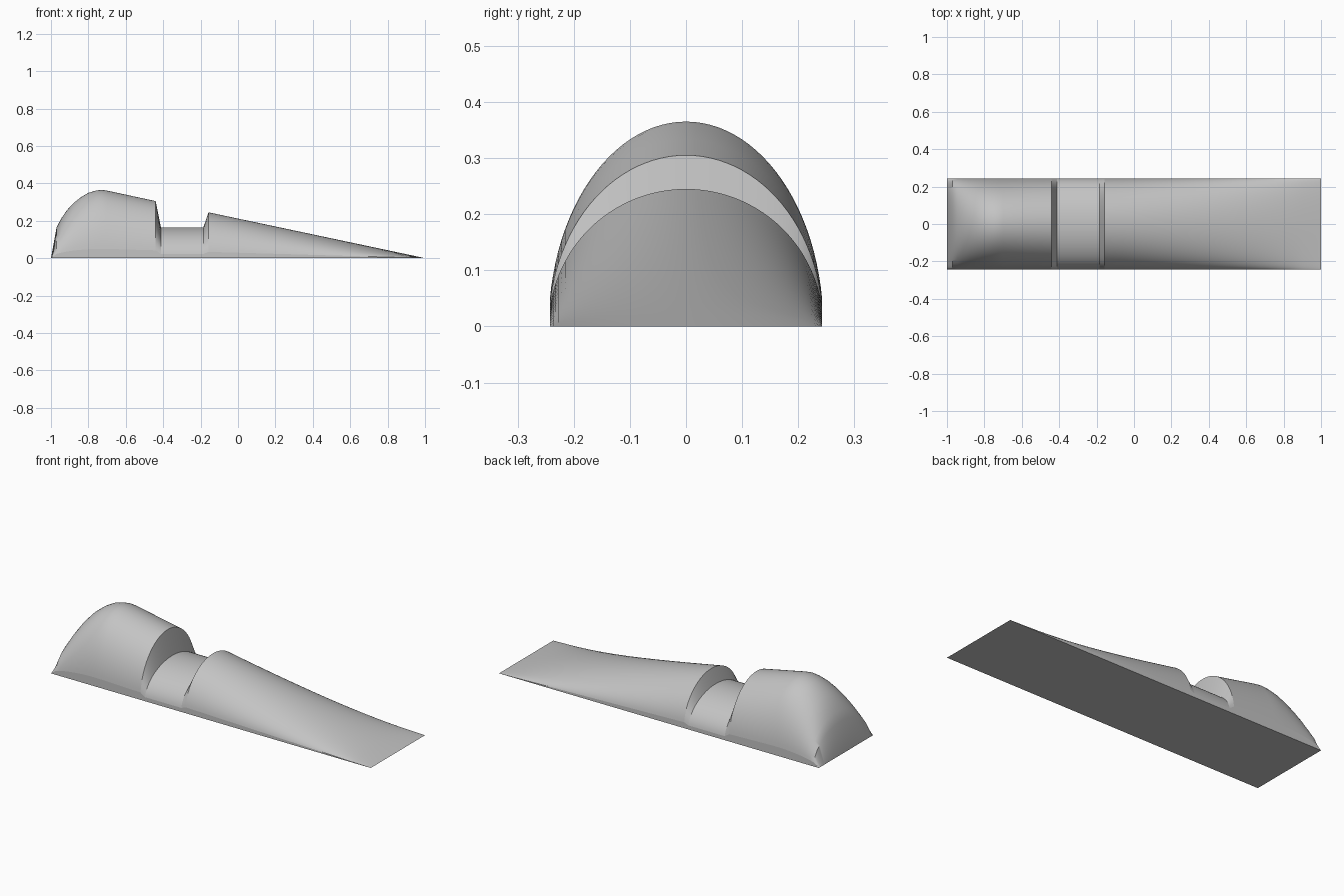
import bpy
import bmesh
import math

cube = bpy.data.objects.get("Cube")
if cube:
    bpy.data.objects.remove(cube)

HALF_WIDTH = 0.2425   # block half width
ARC_WIDTH = 0.2448    # half width of the full ellipse, trimmed by the block sides
ARC_STEPS = 48

# Centre-line profile: rounded heel, saddle notch, long tapering toe
profile = [(-1, 0.0), (-0.97, 0.165)]
for i in range(1, 13):
    a = math.radians(90) * i / 12
    t = math.radians(147) - a * 0.633
    profile.append((-0.73 + 0.286 * math.cos(t), 0.365 * math.sin(t)))
profile = [(-1, 0.0), (-0.97, 0.165), (-0.945, 0.212), (-0.915, 0.256),
           (-0.88, 0.294), (-0.84, 0.326), (-0.80, 0.349), (-0.76, 0.361),
           (-0.73, 0.365), (-0.70, 0.361), (-0.57, 0.333), (-0.44, 0.305),
           (-0.412, 0.165), (-0.185, 0.165), (-0.158, 0.245)]
profile += [(-0.158 + 1.158 * i / 12, 0.245 * (1 - i / 12)) for i in range(1, 13)]

grey = bpy.data.materials.new("plain grey")
grey.use_nodes = True
colour = (0.55, 0.55, 0.55, 1)
grey.diffuse_color = colour
grey.node_tree.nodes["Principled BSDF"].inputs["Base Color"].default_value = colour

# Loft trimmed elliptical sections along the profile
bm = bmesh.new()
limit = math.asin(HALF_WIDTH / ARC_WIDTH)
angles = [limit * (2 * j / ARC_STEPS - 1) for j in range(ARC_STEPS + 1)]
rows = []
for x, h in profile:
    arc = [bm.verts.new((x, ARC_WIDTH * math.sin(a), h * math.cos(a))) for a in angles]
    feet = [bm.verts.new((x, s * HALF_WIDTH, 0)) for s in (1, -1)]
    rows.append(arc + feet)
count = ARC_STEPS + 3
for r0, r1 in zip(rows, rows[1:]):
    for j in range(count):
        k = (j + 1) % count
        bm.faces.new((r0[j], r1[j], r1[k], r0[k]))
    # Crisp line where the dome meets the side walls
    for j in (0, ARC_STEPS):
        bm.edges.get((r0[j], r1[j])).smooth = False

# Crisp notch edges across the dome
for r in rows[11:15]:
    for j in range(ARC_STEPS):
        bm.edges.get((r[j], r[j + 1])).smooth = False

bmesh.ops.remove_doubles(bm, verts=bm.verts, dist=0.00001)
bmesh.ops.recalc_face_normals(bm, faces=bm.faces)
mesh = bpy.data.meshes.new("domed_wedge")
bm.to_mesh(mesh)
bm.free()
mesh.materials.append(grey)
wedge = bpy.data.objects.new("domed_wedge", mesh)
bpy.context.collection.objects.link(wedge)

bpy.context.view_layer.objects.active = wedge
wedge.select_set(True)
bpy.ops.object.shade_smooth_by_angle(angle=math.radians(35))
